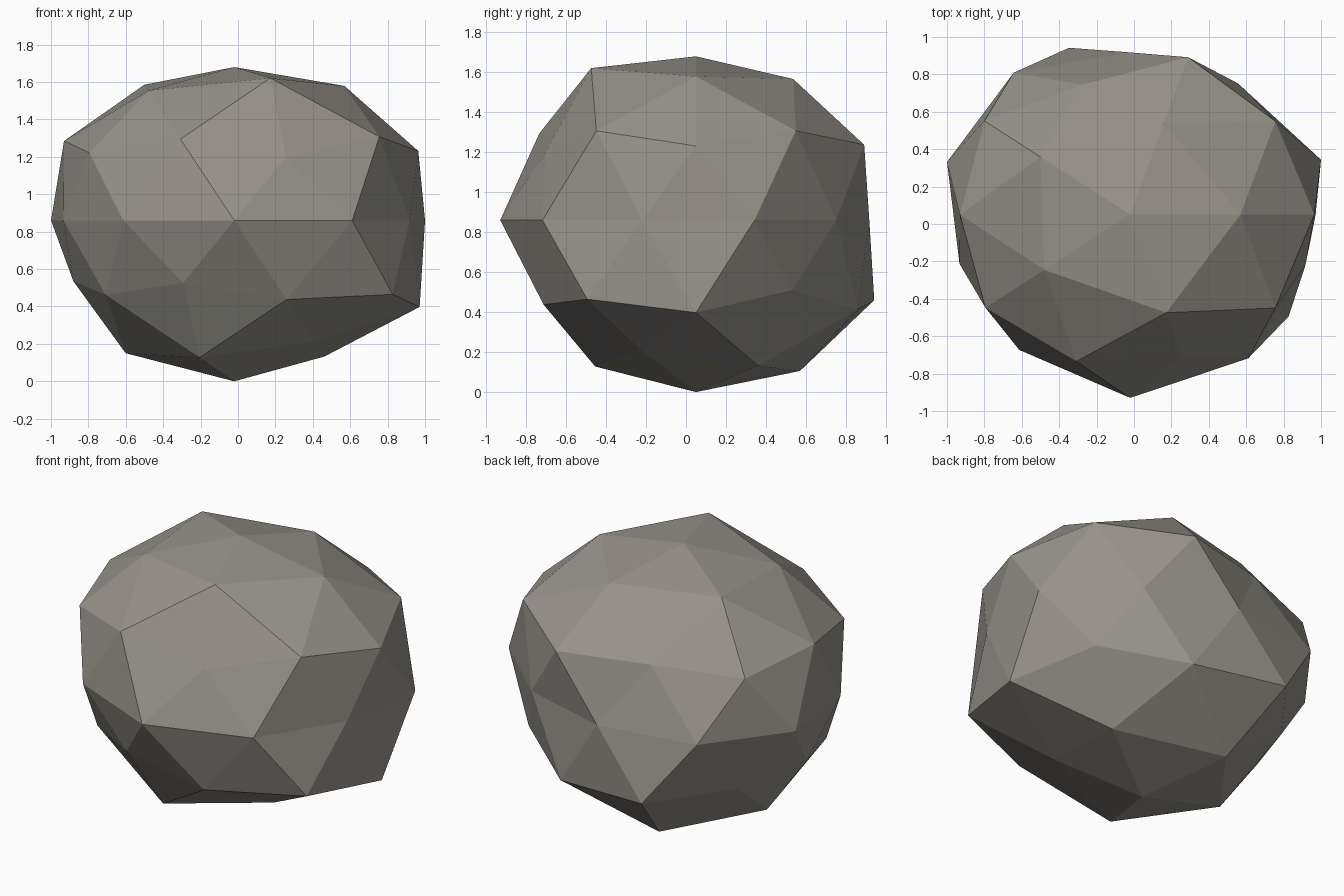
import bpy, bmesh, math

if "Cube" in bpy.data.objects:
    bpy.data.objects.remove(bpy.data.objects["Cube"])

# Radial stretch of each vertex, per horizontal ring: height -> (first angle, step, factors)
RINGS = {
    1.0: (0, 360, [1.086]),
    0.851: (0, 72, [1.12, 1.10, 1.13, 1.08, 1.185]),
    0.526: (36, 72, [1.128, 0.97, 1.07, 1.095, 1.127]),
    0.447: (0, 72, [1.10, 1.118, 1.077, 1.07, 1.0]),
    0.0: (18, 36, [1.0725, 0.98, 0.98, 1.06, 1.03, 0.96, 1.01, 1.107, 1.073, 0.985]),
    -0.447: (36, 72, [1.035, 1.185, 0.962, 0.99, 1.17]),
    -0.526: (0, 72, [1.165, 1.13, 0.98, 1.0, 1.065]),
    -0.851: (36, 72, [1.133, 1.175, 1.105, 1.14, 1.01]),
    -1.0: (0, 360, [1.139]),
}
SCALE = (1.0, 0.885, 0.755)
CENTRE = (-0.02, 0.05, 0.86)


def stretch(co):
    """Look up the radial factor for a point on the unit sphere."""
    ring = min(RINGS, key=lambda z: abs(z - co.z))
    start, step, factors = RINGS[ring]
    angle = math.degrees(math.atan2(co.y, co.x))
    return factors[round((angle - start) / step) % len(factors)]


# Faceted boulder: a low-poly sphere pushed in and out, then squashed
bm = bmesh.new()
bmesh.ops.create_icosphere(bm, subdivisions=2, radius=1.0)
for v in bm.verts:
    f = stretch(v.co.normalized())
    v.co = [c + f * s * p for c, s, p in zip(CENTRE, SCALE, v.co.normalized())]
for face in bm.faces:
    face.smooth = False

mesh = bpy.data.meshes.new("boulder")
bm.to_mesh(mesh)
bm.free()
boulder = bpy.data.objects.new("boulder", mesh)
bpy.context.collection.objects.link(boulder)

# Warm grey stone
stone = bpy.data.materials.new("stone_grey")
stone.diffuse_color = (0.31, 0.29, 0.257, 1.0)
stone.use_nodes = True
stone.node_tree.nodes["Principled BSDF"].inputs["Base Color"].default_value = stone.diffuse_color
mesh.materials.append(stone)
